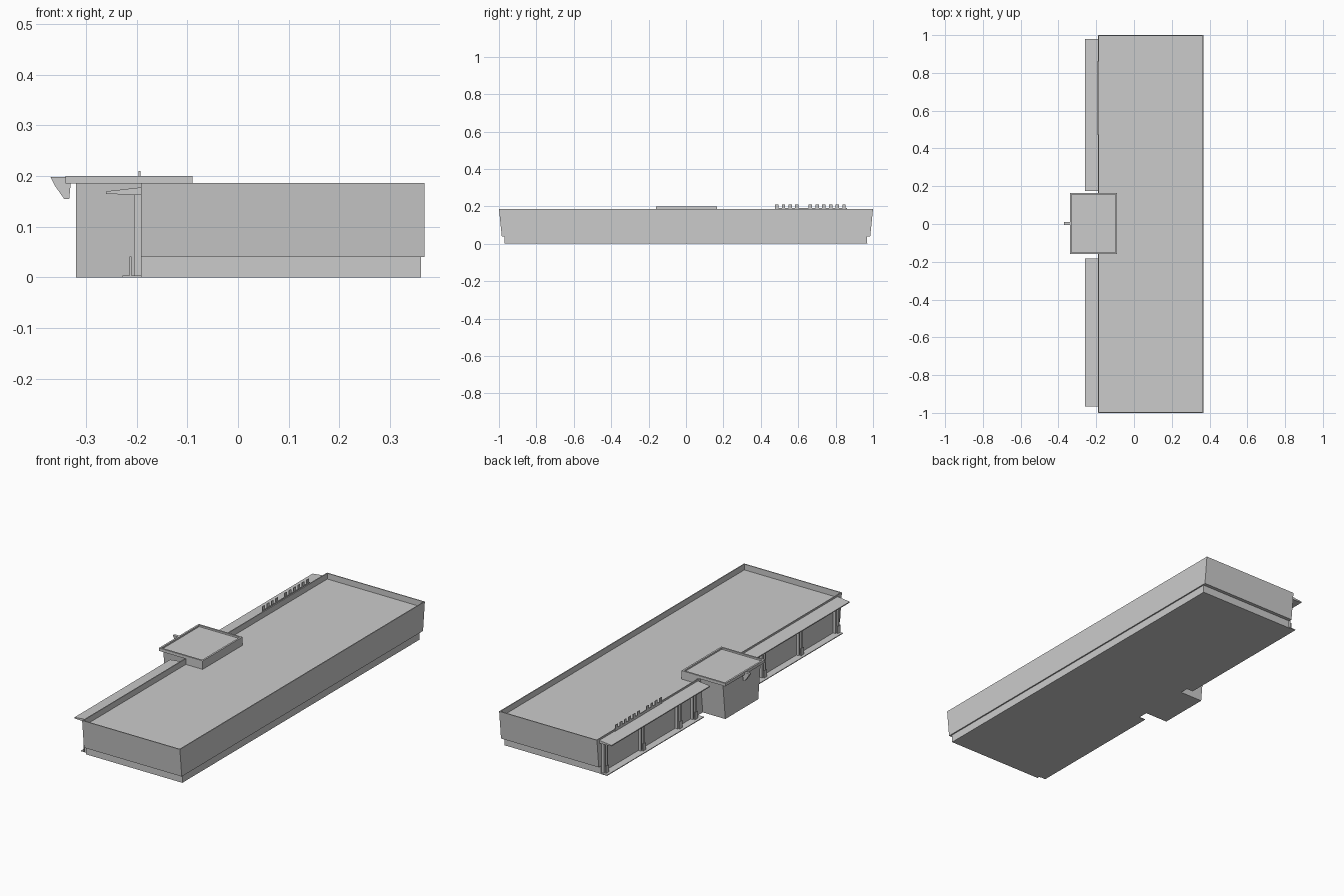
import bpy
import bmesh

cube = bpy.data.objects.get("Cube")
if cube:
    bpy.data.objects.remove(cube, do_unlink=True)

GREY = (0.6, 0.6, 0.6, 1.0)
grey = bpy.data.materials.new("plain_grey")
grey.use_nodes = True
grey.diffuse_color = GREY
grey.node_tree.nodes["Principled BSDF"].inputs["Base Color"].default_value = GREY


def finish(name, bm):
    bmesh.ops.recalc_face_normals(bm, faces=bm.faces[:])
    mesh = bpy.data.meshes.new(name)
    bm.to_mesh(mesh)
    bm.free()
    mesh.materials.append(grey)
    obj = bpy.data.objects.new(name, mesh)
    bpy.context.collection.objects.link(obj)
    return obj


def block(name, x, y, z, taper=0.0, rim=0.0, sink=0.0):
    """Box from ranges; taper narrows the foot along y, rim and sink make a tray top."""
    bm = bmesh.new()
    bmesh.ops.create_cube(bm, size=1)
    for v in bm.verts:
        low = v.co.z < 0
        side = 1 if v.co.y > 0 else -1
        v.co = (x[v.co.x > 0], y[v.co.y > 0], z[v.co.z > 0])
        if low:
            v.co.y -= side * taper
    if rim:
        bm.normal_update()
        top = max(bm.faces, key=lambda f: f.calc_center_median().z)
        bmesh.ops.inset_individual(bm, faces=[top], thickness=rim)
        bmesh.ops.inset_individual(bm, faces=[top], thickness=0, depth=-sink)
    return finish(name, bm)


def extrude_profile(name, points, y0, y1):
    """Sweep an x-z outline along y."""
    bm = bmesh.new()
    face = bm.faces.new([bm.verts.new((px, y0, pz)) for px, pz in points])
    out = bmesh.ops.extrude_face_region(bm, geom=[face])["geom"]
    bmesh.ops.translate(bm, vec=(0, y1 - y0, 0),
                        verts=[g for g in out if isinstance(g, bmesh.types.BMVert)])
    return finish(name, bm)


# Main hall with a sunken roof and a slightly recessed base
block("main_hall", (-0.191, 0.368), (-1, 1), (0.04, 0.186),
      taper=0.015, rim=0.007, sink=0.03)
block("base", (-0.191, 0.361), (-0.97, 0.967), (0, 0.041))

# Entrance tower with a tray-topped cap and a hooked ornament
block("entrance_tower", (-0.32, -0.095), (-0.153, 0.156), (0, 0.187), taper=0.02)
block("tower_cap", (-0.34, -0.09), (-0.16, 0.165), (0.185, 0.2), rim=0.013, sink=0.008)
block("cap_foot", (-0.185, -0.09), (-0.16, 0.165), (0.15, 0.186))
hook = [(-0.37, 0.198), (-0.335, 0.198), (-0.33, 0.186), (-0.333, 0.155),
        (-0.343, 0.155), (-0.362, 0.182)]
extrude_profile("tower_hook", hook, -0.004, 0.01)

# Canopies, ledges and column pairs on both sides of the tower
canopy = [(-0.26, 0.165), (-0.205, 0.163), (-0.19, 0.163), (-0.19, 0.178), (-0.26, 0.17)]
for side, near, far in ((1, 0.175, 0.98), (-1, -0.183, -0.965)):
    extrude_profile("canopy", canopy, near, far)
    block("ledge", (-0.228, -0.19), sorted((near + side * 0.005, far - side * 0.01)),
          (0, 0.004))
    for pos in (0.22, 0.345, 0.645, 0.945):
        for offset in (-0.011, 0.011):
            mid = side * pos + offset
            block("column", (-0.205, -0.19), (mid - 0.005, mid + 0.005), (0.003, 0.164))
        block("column_bracket", (-0.214, -0.21),
              (side * pos - 0.012, side * pos + 0.012), (0.003, 0.041))

# Row of plain roof blocks along the parapet
for i in range(11):
    if i != 4:
        y = 0.485 + i * 0.036
        block("roof_block", (-0.196, -0.192), (y - 0.009, y + 0.009), (0.19, 0.21))
block("roof_block_rail", (-0.195, -0.19), (0.475, 0.86), (0.178, 0.191))
